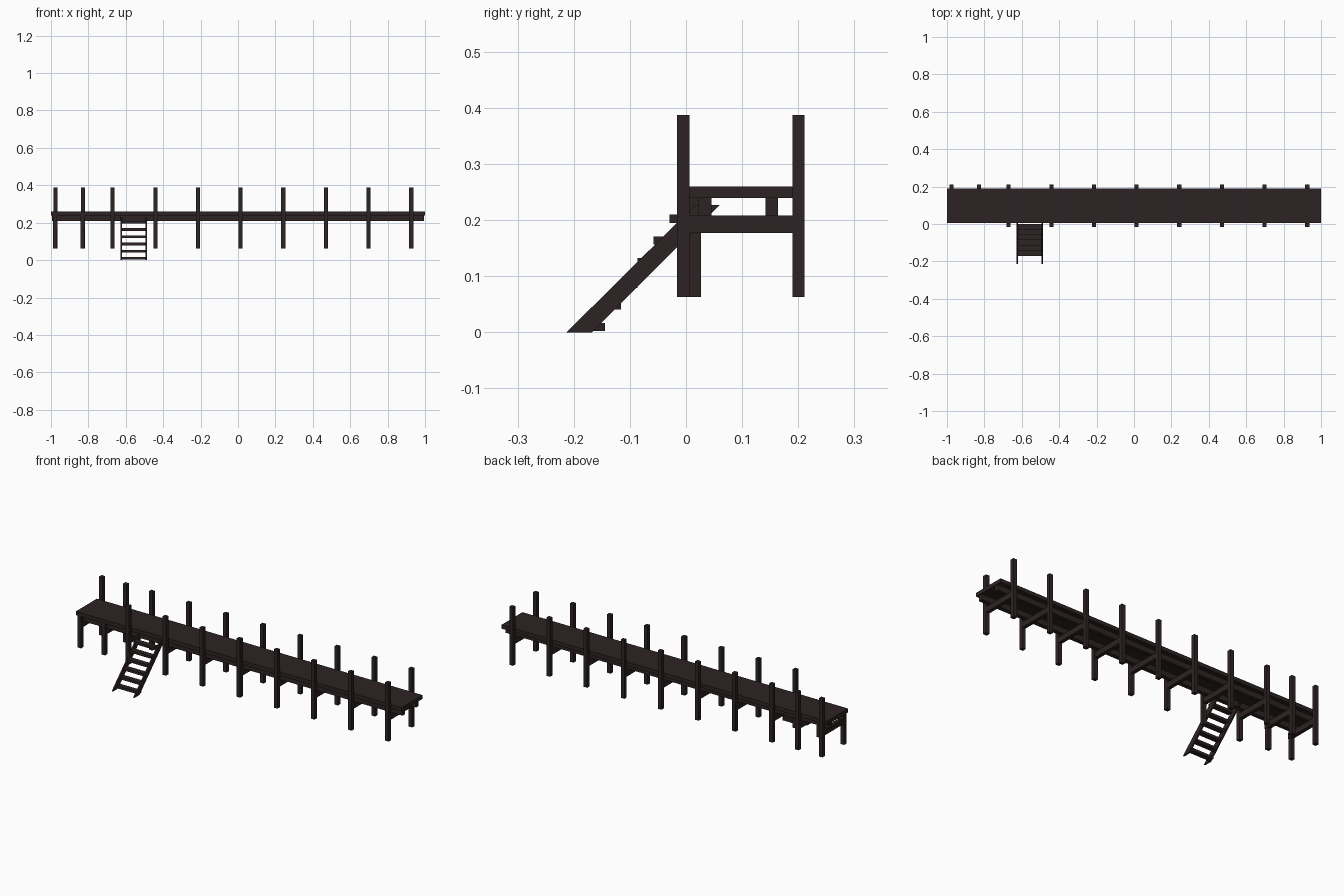
import bpy, bmesh
from mathutils import Matrix, Vector

if "Cube" in bpy.data.objects:
    bpy.data.objects.remove(bpy.data.objects["Cube"])

wood = bpy.data.materials.new("dark brown wood")
wood.diffuse_color = (0.027, 0.017, 0.017, 1)
wood.use_nodes = True
wood.node_tree.nodes["Principled BSDF"].inputs["Base Color"].default_value = wood.diffuse_color


def finish(name, bm):
    bmesh.ops.recalc_face_normals(bm, faces=bm.faces)
    mesh = bpy.data.meshes.new(name)
    bm.to_mesh(mesh)
    bm.free()
    mesh.materials.append(wood)
    obj = bpy.data.objects.new(name, mesh)
    bpy.context.collection.objects.link(obj)
    return obj


def box(name, x0, x1, y0, y1, z0, z1):
    bm = bmesh.new()
    size = Vector((x1 - x0, y1 - y0, z1 - z0))
    mid = Vector((x0 + x1, y0 + y1, z0 + z1)) / 2
    bmesh.ops.create_cube(bm, size=1, matrix=Matrix.Translation(mid) @ Matrix.Diagonal(size).to_4x4())
    return finish(name, bm)


def side_profile(name, points, x0, x1):
    # extrude a y-z outline along x
    bm = bmesh.new()
    face = bm.faces.new([bm.verts.new((x0, y, z)) for y, z in points])
    ext = bmesh.ops.extrude_face_region(bm, geom=[face])
    bmesh.ops.translate(bm, vec=(x1 - x0, 0, 0),
                        verts=[v for v in ext["geom"] if isinstance(v, bmesh.types.BMVert)])
    return finish(name, bm)


# walkway deck and the two long joists below it
box("deck", -1, 1, 0.006, 0.19, 0.239, 0.26)
box("front_joist", -0.995, 0.995, 0.022, 0.045, 0.208, 0.239)
box("back_joist", -0.995, 0.995, 0.142, 0.164, 0.208, 0.239)

# posts in pairs joined by cross beams; the first two front posts stop under the deck
R = 0.011
for i, x in enumerate((-0.975, -0.828, -0.67, -0.442, -0.214, 0.014, 0.242, 0.47, 0.698, 0.926)):
    box("back_post", x - R, x + R, 0.19, 0.211, 0.063, 0.387)
    if i < 2:
        box("short_front_post", x - R - 0.004, x + R - 0.004, 0.006, 0.027, 0.063, 0.239)
    else:
        box("front_post", x - R, x + R, -0.016, 0.006, 0.063, 0.387)
    box("cross_beam", x - R + 0.001, x + R - 0.001, 0.006, 0.19, 0.177, 0.208)

# stairs: two slanted side boards and six treads
outline = [(-0.213, 0), (-0.168, 0), (0.06, 0.227), (0.016, 0.227)]
side_profile("left_stair_board", outline, -0.627, -0.619)
side_profile("right_stair_board", outline, -0.495, -0.487)
for k in range(6):
    y, z = -0.172 + 0.0286 * k, 0.002 + 0.0386 * k
    box("stair_tread", -0.621, -0.493, y, y + 0.028, z, z + 0.0145)
